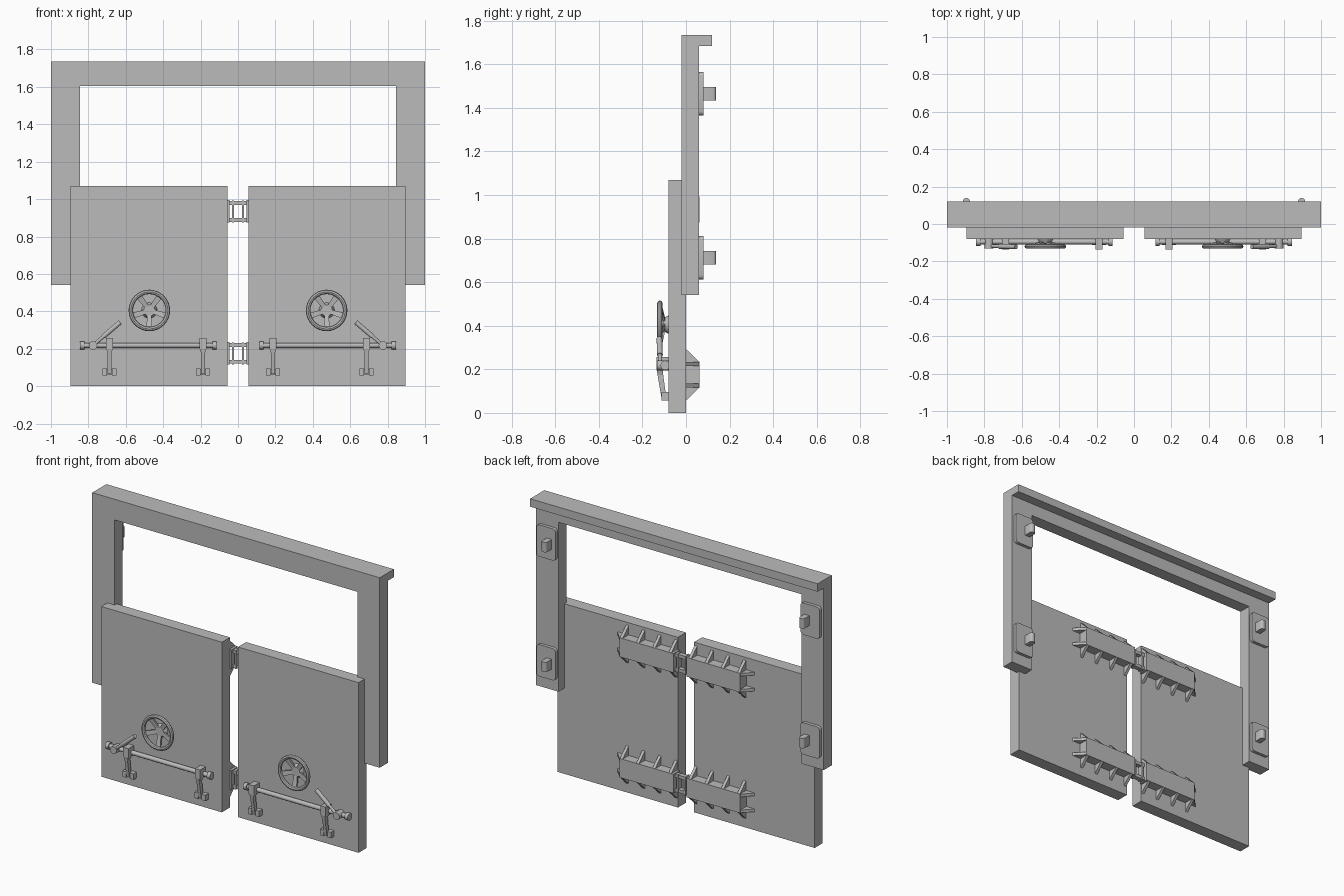
import bpy, bmesh, math
from mathutils import Vector, Matrix

if "Cube" in bpy.data.objects:
    bpy.data.objects.remove(bpy.data.objects["Cube"], do_unlink=True)

steel = bpy.data.materials.new("grey_steel")
steel.use_nodes = True
GREY = (0.5, 0.5, 0.5, 1)
steel.diffuse_color = GREY
steel.node_tree.nodes["Principled BSDF"].inputs["Base Color"].default_value = GREY


def finish(name, bm, mirror=True, smooth=False):
    """Turn a bmesh into a named object, mirrored across the centre."""
    bmesh.ops.recalc_face_normals(bm, faces=bm.faces)
    mesh = bpy.data.meshes.new(name)
    bm.to_mesh(mesh)
    bm.free()
    mesh.materials.append(steel)
    ob = bpy.data.objects.new(name, mesh)
    bpy.context.collection.objects.link(ob)
    if mirror:
        ob.modifiers.new("Mirror", "MIRROR").use_mirror_merge = False
    if smooth:
        bpy.ops.object.select_all(action="DESELECT")
        ob.select_set(True)
        bpy.context.view_layer.objects.active = ob
        bpy.ops.object.shade_smooth_by_angle(angle=math.radians(35))
    return ob


def box(bm, x, y, z):
    """Box from three (low, high) ranges."""
    lo, hi = zip(x, y, z)
    size = [b - a for a, b in zip(lo, hi)]
    mid = [(a + b) / 2 for a, b in zip(lo, hi)]
    m = Matrix.Translation(mid) @ Matrix.Diagonal((*size, 1))
    return bmesh.ops.create_cube(bm, size=1, matrix=m)["verts"]


def rod(bm, a, b, r1, r2=None, sides=16):
    """Cylinder or cone between two points."""
    a, b = Vector(a), Vector(b)
    rot = (b - a).to_track_quat("Z", "Y").to_matrix().to_4x4()
    bmesh.ops.create_cone(bm, cap_ends=True, segments=sides, radius1=r1,
                          radius2=r1 if r2 is None else r2,
                          depth=(b - a).length, matrix=Matrix.Translation((a + b) / 2) @ rot)


def prism(bm, points, offset):
    """Extrude a flat polygon by an offset vector."""
    face = bm.faces.new([bm.verts.new(p) for p in points])
    ext = bmesh.ops.extrude_face_region(bm, geom=[face])["geom"]
    bmesh.ops.translate(bm, vec=offset, verts=[v for v in ext if isinstance(v, bmesh.types.BMVert)])


def round_edges(bm, verts, axis, width, segments=3, keep=lambda e: True):
    """Bevel the edges of a box that run along one axis."""
    edges = {e for v in verts for e in v.link_edges
             if abs((e.verts[0].co - e.verts[1].co).normalized()[axis]) > 0.9 and keep(e)}
    bmesh.ops.bevel(bm, geom=list(edges), offset=width, segments=segments, profile=0.5, affect="EDGES")


# Upper door frame, with a lip along the top of the back
bm = bmesh.new()
outline = [(-1, .54), (-1, 1.735), (1, 1.735), (1, .54), (.845, .54), (.845, 1.605), (-.845, 1.605), (-.845, .54)]
prism(bm, [(x, -.02, z) for x, z in outline], (0, .08, 0))
finish("door_frame", bm, mirror=False)
bm = bmesh.new()
box(bm, (-1, 1), (.06, .12), (1.685, 1.735))
finish("frame_lip", bm, mirror=False)

# Mounting pads and pins on the back of the posts
pads, pins = bmesh.new(), bmesh.new()
for z in (1.465, .712):
    verts = box(pads, (.852, .985), (.06, .08), (z - .1, z + .1))
    round_edges(pads, verts, 1, .02)
    verts = box(pins, (.878, .914), (.08, .138), (z - .031, z + .031))
    round_edges(pins, verts, 2, .014, keep=lambda e: e.verts[0].co.y > .13)
finish("mounting_pad", pads, smooth=True)
finish("mounting_pin", pins, smooth=True)

# Door leaves
bm = bmesh.new()
box(bm, (.056, .895), (-.08, 0), (0, 1.07))
finish("door_leaf", bm)

# Hinges: strap, gussets and centre links
straps, ribs, links = bmesh.new(), bmesh.new(), bmesh.new()
for z in (.934, .175):
    box(straps, (.045, .42), (0, .061), (z - .06, z + .06))
    for side in (-1, 1):
        edge = z + side * .06
        for i in range(4):
            x = .06 + i * .113
            prism(ribs, [(x, 0, edge), (x, 0, edge + side * .058), (x, .06, edge)], (.018, 0, 0))
        zr = z + side * .05 - .009
        prism(ribs, [(.42, 0, zr), (.478, 0, zr), (.42, .06, zr)], (0, 0, .018))
        zl = z + side * .045
        box(links, (0, .05), (.015, .045), (zl - .01, zl + .01))
    box(links, (.022, .032), (.01, .05), (z - .058, z + .058))
finish("hinge_strap", straps)
finish("hinge_gusset", ribs)
finish("hinge_link", links)

# Hand wheel: rim, five spokes and a hub
cx, cz = .474, .405
bm = bmesh.new()
N, M = 32, 8
rings = []
for i in range(N):
    a = math.tau * i / N
    ring = []
    for j in range(M):
        t = math.tau * j / M
        r = .099 + .012 * math.cos(t)
        ring.append(bm.verts.new((cx + r * math.cos(a), -.12 + .012 * math.sin(t), cz + r * math.sin(a))))
    rings.append(ring)
for i in range(N):
    p, q = rings[i], rings[(i + 1) % N]
    for j in range(M):
        k = (j + 1) % M
        bm.faces.new((p[j], q[j], q[k], p[k]))
finish("wheel_rim", bm, smooth=True)
bm = bmesh.new()
for i in range(5):
    a = -math.pi / 2 + math.tau * i / 5
    out, across = Vector((math.cos(a), 0, math.sin(a))), Vector((-math.sin(a), 0, math.cos(a)))
    c = Vector((cx, 0, cz))
    pts = [c + out * r + across * w + Vector((0, y, 0))
           for r, w, y in ((.01, -.011, -.102), (.095, -.016, -.12), (.095, .016, -.12), (.01, .011, -.102))]
    prism(bm, pts, (0, .01, 0))
finish("wheel_spoke", bm)
bm = bmesh.new()
rod(bm, (cx, -.08, cz), (cx, -.105, cz), .042, .03, 20)
finish("wheel_hub", bm, smooth=True)

# Locking bar with end caps
sz, sy = .218, -.095
bm = bmesh.new()
rod(bm, (.12, sy, sz), (.84, sy, sz), .014)
finish("locking_bar", bm, smooth=True)
bm = bmesh.new()
for x in (.115, .822):
    rod(bm, (x, sy, sz), (x + .022, sy, sz), .022)
finish("bar_end_cap", bm, smooth=True)

# Clamps holding the bar: block, sloping arm and notched foot
bm = bmesh.new()
for x in (.187, .687):
    box(bm, (x - .018, x + .018), (-.135, -.08), (.198, .257))
    arm = [(-.135, .2), (-.108, .2), (-.09, .065), (-.112, .065)]
    prism(bm, [(x - .01, y, z) for y, z in arm], (.02, 0, 0))
    flare = [(-.018, .2), (.018, .2), (.01, .175), (-.01, .175)]
    prism(bm, [(x + dx, -.131, z) for dx, z in flare], (0, .025, 0))
    for side in (-1, 1):
        lo, hi = sorted((x + side * .013, x + side * .038))
        box(bm, (lo, hi), (-.112, -.08), (.058, .095))
    box(bm, (x - .038, x + .038), (-.095, -.08), (.06, .092))
finish("bar_clamp", bm)

# Lever with a thicker grip
bm = bmesh.new()
start, end = Vector((.775, -.118, .218)), Vector((.63, -.122, .342))
rod(bm, start, start.lerp(end, .45), .009, sides=12)
rod(bm, start.lerp(end, .38), end, .013, sides=12)
rod(bm, (.775, -.08, sz), (.775, -.132, sz), .023)
finish("lever", bm, smooth=True)
